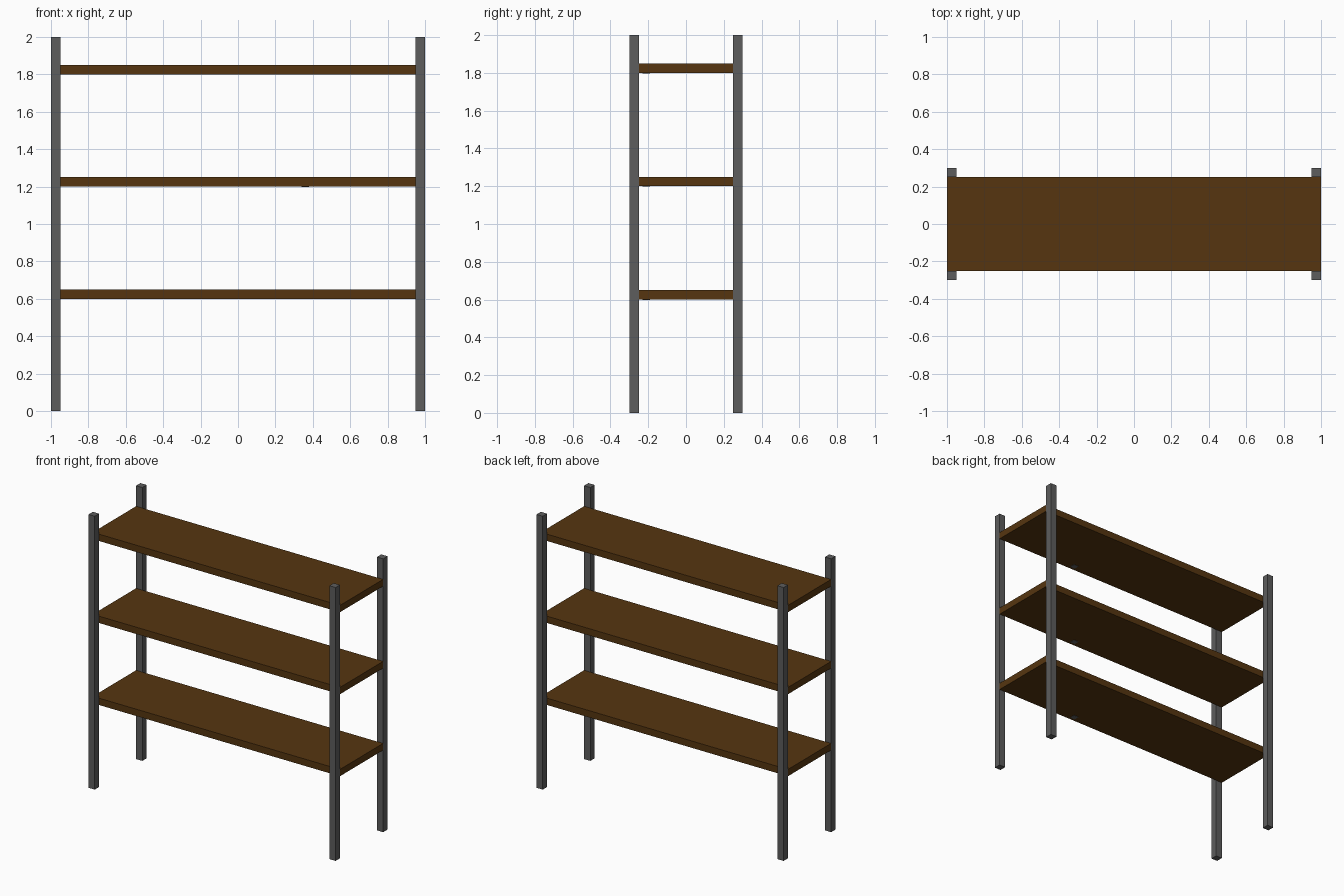
import bpy, bmesh
from mathutils import Matrix, Vector

if "Cube" in bpy.data.objects:
    bpy.data.objects.remove(bpy.data.objects["Cube"])


def material(name, rgb):
    m = bpy.data.materials.new(name)
    m.diffuse_color = (*rgb, 1.0)
    m.use_nodes = True
    m.node_tree.nodes["Principled BSDF"].inputs["Base Color"].default_value = m.diffuse_color
    return m


wood = material("dark brown wood", (0.092, 0.036, 0.005))
metal = material("grey metal", (0.11, 0.11, 0.11))


def box(name, centre, size, mat):
    me = bpy.data.meshes.new(name)
    bm = bmesh.new()
    bmesh.ops.create_cube(bm, size=1.0, matrix=Matrix.Diagonal((*size, 1.0)))
    bm.to_mesh(me)
    bm.free()
    me.materials.append(mat)
    ob = bpy.data.objects.new(name, me)
    ob.location = Vector(centre)
    bpy.context.collection.objects.link(ob)
    return ob


# Four corner posts
for x, side in ((-0.975, "left"), (0.975, "right")):
    for y, end in ((-0.275, "front"), (0.275, "back")):
        box(f"{end}_{side}_post", (x, y, 1.0), (0.05, 0.05, 2.0), metal)

# Three boards, each with a small metal plate under the front edge
for z, level in ((0.625, "lower"), (1.225, "middle"), (1.825, "upper")):
    box(f"{level}_shelf", (0, 0, z), (2.0, 0.5, 0.05), wood)
    box(f"{level}_underside_plate", (0.36, -0.21, z - 0.025), (0.04, 0.04, 0.004), metal)
